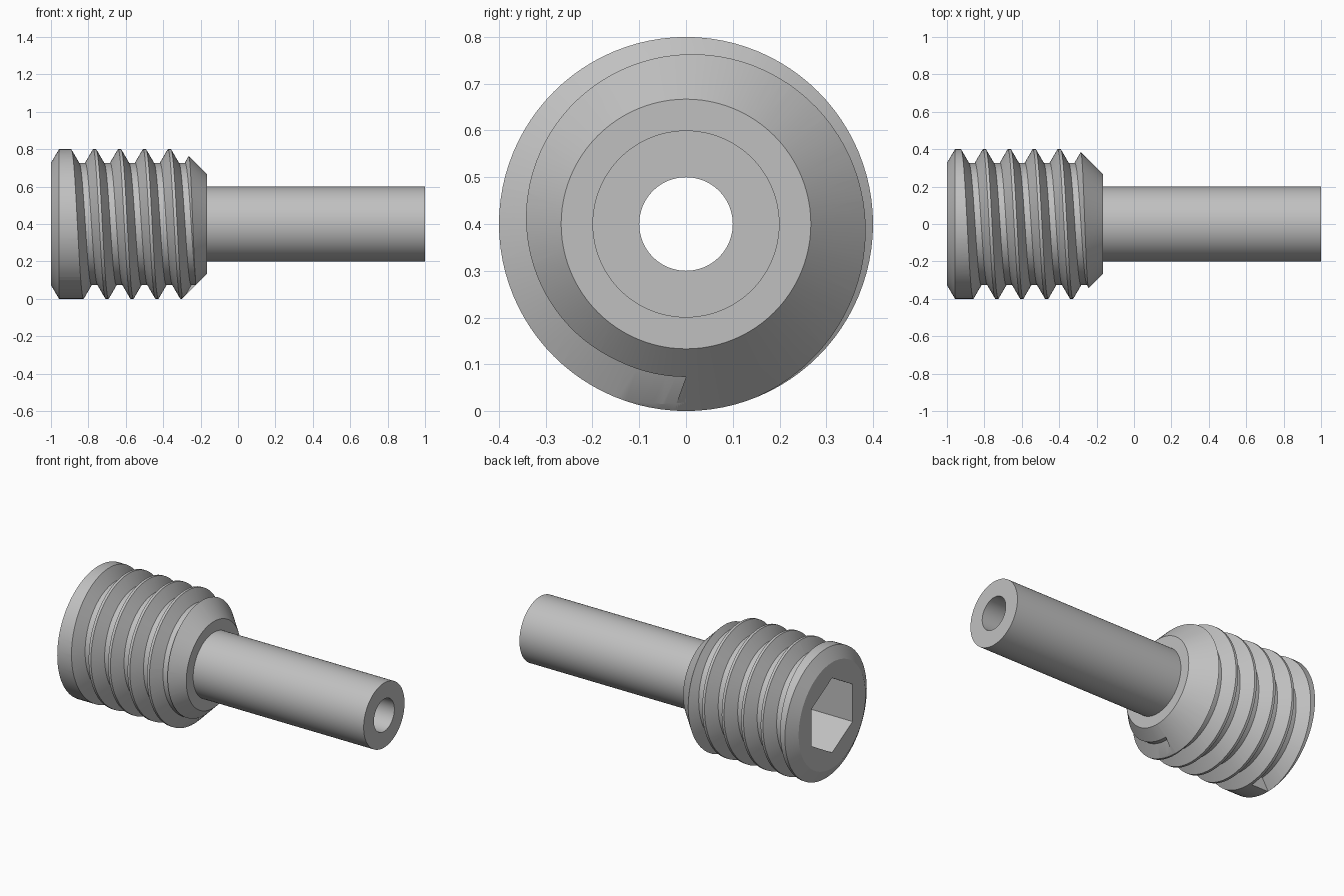
import bpy, bmesh, math

old = bpy.data.objects.get("Cube")
if old:
    bpy.data.objects.remove(old, do_unlink=True)

SEGS = 96          # sides around the axis
AXIS_Z = 0.4       # height of the screw axis
MAJOR, ROOT, BORE, PIN = 0.4, 0.327, 0.1, 0.2
PITCH, TURNS = 0.1333, 5


def ring_point(x, r, t):
    """Point at distance r from the screw axis, at angle t."""
    return (x, r * math.cos(t), AXIS_Z + r * math.sin(t))


def loft(name, rings, closed):
    """Skin a series of closed sections; cap the ends if it does not close."""
    bm = bmesh.new()
    rows = [[bm.verts.new(p) for p in ring] for ring in rings]
    pairs = list(zip(rows, rows[1:]))
    if closed:
        pairs.append((rows[-1], rows[0]))
    else:
        bm.faces.new(rows[0])
        bm.faces.new(rows[-1])
    n = len(rows[0])
    for a, b in pairs:
        for i in range(n):
            j = (i + 1) % n
            bm.faces.new((a[i], a[j], b[j], b[i]))
    bmesh.ops.recalc_face_normals(bm, faces=bm.faces)
    mesh = bpy.data.meshes.new(name)
    bm.to_mesh(mesh)
    bm.free()
    obj = bpy.data.objects.new(name, mesh)
    bpy.context.collection.objects.link(obj)
    return obj


def activate(obj):
    bpy.ops.object.select_all(action='DESELECT')
    obj.select_set(True)
    bpy.context.view_layer.objects.active = obj


def cut(target, cutter):
    """Subtract the cutter from the target and discard it."""
    cutter.hide_render = True
    mod = target.modifiers.new("cut", 'BOOLEAN')
    mod.operation, mod.solver, mod.object = 'DIFFERENCE', 'EXACT', cutter
    activate(target)
    bpy.ops.object.modifier_apply(modifier=mod.name)
    bpy.data.objects.remove(cutter, do_unlink=True)


# Turned blank: chamfered head, shoulder, hollow pin and through bore
profile = [(-1, ROOT), (-0.957, MAJOR), (-0.3, MAJOR), (-0.167, 0.267),
           (-0.167, PIN), (1, PIN), (1, BORE), (-1, BORE)]
angles = [-math.pi / 2 + 2 * math.pi * i / SEGS for i in range(SEGS)]
body = loft("screw_body",
            [[ring_point(x, r, t) for x, r in profile] for t in angles], True)

# Thread groove: trapezoid section swept along a helix, starting underneath
OUTER = 0.41
half_root = 0.0165
half_top = half_root + (OUTER - ROOT) * math.tan(math.radians(30))
section = [(-half_root, ROOT), (half_root, ROOT),
           (half_top, OUTER), (-half_top, OUTER)]
rings = []
for i in range(SEGS * TURNS + 1):
    turn = i / SEGS
    centre = -0.9 + PITCH * turn
    t = -math.pi / 2 + 2 * math.pi * turn
    rings.append([ring_point(centre + dx, r, t) for dx, r in section])
cut(body, loft("thread_cutter", rings, False))

# Hex socket with corners at top and bottom
corner = 0.2 / math.cos(math.pi / 6)
hexagon = [math.pi / 2 + k * math.pi / 3 for k in range(6)]
cut(body, loft("socket_cutter",
               [[ring_point(x, corner, t) for t in hexagon]
                for x in (-1.1, -0.71)], False))

# Plain steel finish
steel = bpy.data.materials.new("grey_steel")
steel.use_nodes = True
colour = (0.53, 0.53, 0.53, 1)
steel.diffuse_color = colour
steel.node_tree.nodes["Principled BSDF"].inputs["Base Color"].default_value = colour
body.data.materials.clear()
body.data.materials.append(steel)
for face in body.data.polygons:
    face.material_index = 0

activate(body)
bpy.ops.object.shade_smooth_by_angle(angle=math.radians(28))
